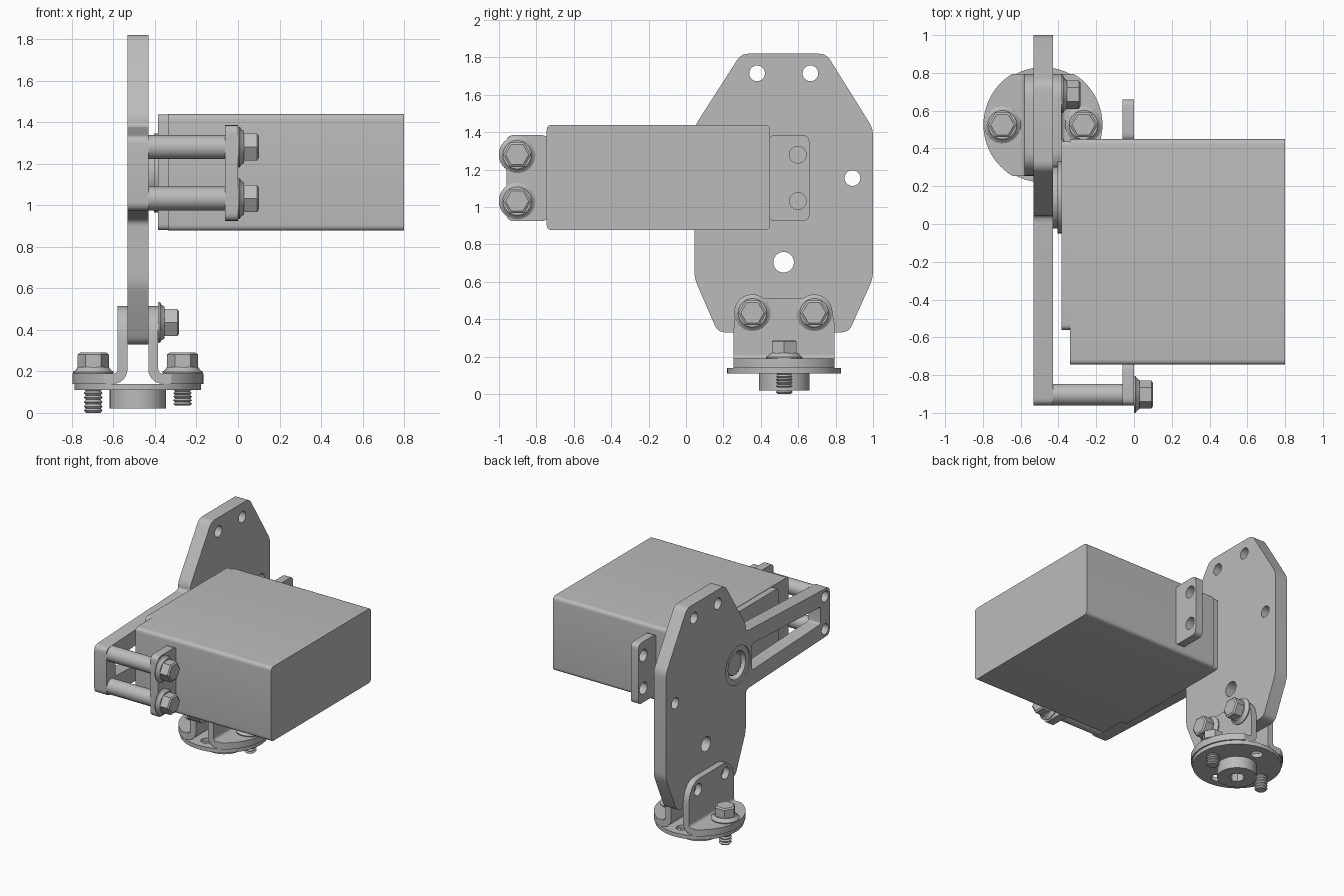
import bpy, bmesh, math
from mathutils import Matrix, Vector

if "Cube" in bpy.data.objects:
    bpy.data.objects.remove(bpy.data.objects["Cube"], do_unlink=True)

grey = bpy.data.materials.new("plain grey")
grey.use_nodes = True
COLOUR = (0.5, 0.5, 0.5, 1)
grey.diffuse_color = COLOUR
grey.node_tree.nodes["Principled BSDF"].inputs["Base Color"].default_value = COLOUR

# Local (u, v, w) axes for extruding along each world axis
AXES = {"X": Matrix(((0, 0, 1), (1, 0, 0), (0, 1, 0))),
        "Y": Matrix(((1, 0, 0), (0, 0, -1), (0, 1, 0))),
        "Z": Matrix.Identity(3)}


def circle(cu, cv, r, n=32):
    return [(cu + r * math.cos(math.tau * i / n), cv + r * math.sin(math.tau * i / n))
            for i in range(n)]


def rounded(points, r, steps=5):
    """Round every corner of a polygon."""
    out = []
    for i, p in enumerate(points):
        p = Vector(p)
        ends = []
        for q in (points[i - 1], points[(i + 1) % len(points)]):
            d = Vector(q) - p
            ends.append(p + d.normalized() * min(r, d.length * 0.45))
        for k in range(steps + 1):
            t = k / steps
            out.append(tuple(ends[0] * (1 - t) ** 2 + p * 2 * t * (1 - t) + ends[1] * t * t))
    return out


def rect(u0, u1, v0, v1, r):
    return rounded([(u0, v0), (u1, v0), (u1, v1), (u0, v1)], r)


def finish(name, mesh):
    bm = bmesh.new()
    bm.from_mesh(mesh)
    bmesh.ops.remove_doubles(bm, verts=bm.verts, dist=1e-5)
    bmesh.ops.recalc_face_normals(bm, faces=bm.faces)
    bm.to_mesh(mesh)
    bm.free()
    mesh.materials.clear()
    mesh.materials.append(grey)
    obj = bpy.data.objects.new(name, mesh)
    bpy.context.collection.objects.link(obj)
    bpy.ops.object.select_all(action="DESELECT")
    obj.select_set(True)
    bpy.context.view_layer.objects.active = obj
    bpy.ops.object.shade_smooth_by_angle(angle=math.radians(30))
    return obj


def prism(name, axis, outline, w0, w1, holes=(), place=None):
    """Extrude an outline with holes between w0 and w1 along an axis."""
    curve = bpy.data.curves.new(name, "CURVE")
    curve.dimensions, curve.fill_mode = "2D", "BOTH"
    curve.extrude = (w1 - w0) / 2
    for loop in (outline, *holes):
        s = curve.splines.new("POLY")
        s.points.add(len(loop) - 1)
        for pt, (u, v) in zip(s.points, loop):
            pt.co = (u, v, 0, 1)
        s.use_cyclic_u = True
    temp = bpy.data.objects.new(name + " curve", curve)
    bpy.context.collection.objects.link(temp)
    bpy.context.view_layer.update()
    deps = bpy.context.evaluated_depsgraph_get()
    mesh = bpy.data.meshes.new_from_object(temp.evaluated_get(deps))
    bpy.data.objects.remove(temp, do_unlink=True)
    mesh.transform(AXES[axis].to_4x4() @ Matrix.Translation((0, 0, (w0 + w1) / 2)))
    if place:
        mesh.transform(place)
    return finish(name, mesh)


def lathe(name, profile, place, n=32):
    """Revolve (radius, height) points round local z."""
    bm = bmesh.new()
    verts = [bm.verts.new((r, 0, h)) for r, h in profile]
    edges = [bm.edges.new(pair) for pair in zip(verts, verts[1:])]
    bmesh.ops.spin(bm, geom=verts + edges, cent=(0, 0, 0), axis=(0, 0, 1),
                   angle=math.tau, steps=n)
    mesh = bpy.data.meshes.new(name)
    bm.to_mesh(mesh)
    bm.free()
    mesh.transform(place)
    return finish(name, mesh)


def bolt(name, loc, axis, shank=0.0):
    """Flanged hex bolt seated at loc, with an optional threaded shank."""
    place = Matrix.Translation(loc) @ AXES[axis].to_4x4()
    lathe(name + "_flange", [(0, 0), (0.096, 0), (0.098, 0.008), (0.085, 0.016),
                             (0.076, 0.03), (0, 0.03)], place)
    lathe(name + "_head", [(0, 0.02), (0.075, 0.02), (0.075, 0.092), (0.062, 0.1), (0, 0.1)],
          place, 6)
    if shank:
        turns = 9
        pitch = shank / turns
        thread = [(0, 0)]
        for i in range(turns):
            thread += [(0.036, -i * pitch), (0.045, -(i + 0.5) * pitch)]
        lathe(name + "_shank", thread + [(0.035, -shank), (0, -shank)], place, 20)


CX, CY = -0.482, 0.525       # base centre
HUB = (0.14, 1.155)          # pivot in y, z
ROD_Y, ROD_Z = -0.903, (1.28, 1.032)

# Side plate with slotted arm
corners = [(0.17, 0.33), (0.87, 0.33), (1.0, 0.62), (1.0, 1.42), (0.75, 1.82), (0.295, 1.82),
           (0.045, 1.43), (0.045, 1.375), (-0.96, 1.335), (-0.96, 0.975), (0.045, 0.935),
           (0.045, 0.62)]
slot = rounded([(-0.03, 1.055), (-0.03, 1.255), (-0.85, 1.22), (-0.85, 1.09)], 0.015)
holes = [slot, circle(*HUB, 0.145), circle(0.522, 0.705, 0.055)]
holes += [circle(u, v, 0.042) for u, v in ((0.38, 1.715), (0.665, 1.715), (0.89, 1.155))]
holes += [circle(ROD_Y, z, 0.04) for z in ROD_Z]
prism("side_plate_and_arm", "X", rounded(corners, 0.04), -0.533, -0.43, holes)

# Pivot hub
prism("hub_ring", "X", circle(*HUB, 0.145), -0.525, -0.4, [circle(*HUB, 0.105)])
prism("hub_horn", "X", circle(*HUB, 0.165), -0.43, -0.405)
prism("hub_base", "X", circle(*HUB, 0.19), -0.405, -0.38)
gear = [(HUB[0] + r * math.cos(a), HUB[1] + r * math.sin(a))
        for i in range(32) for a in [math.tau * i / 32] for r in [0.085 if i % 2 else 0.075]]
prism("hub_shaft", "X", gear, -0.505, -0.4)

# Motor housing
prism("motor_housing", "X", rect(-0.745, 0.45, 0.877, 1.44, 0.03), -0.338, 0.8)
prism("motor_cover", "X", rect(-0.56, 0.44, 0.88, 1.437, 0.03), -0.385, -0.338)

# Mounting tabs, spacer rods and their bolts
tab_holes = [circle(0.598, z, 0.045) for z in ROD_Z]
prism("back_tab", "X", rect(0.44, 0.66, 0.925, 1.385, 0.04), -0.062, 0, tab_holes)
prism("front_tab", "X", rect(-0.96, -0.735, 0.925, 1.385, 0.04), -0.062, 0)
for tag, z in zip(("upper", "lower"), ROD_Z):
    prism(tag + "_spacer_rod", "X", circle(ROD_Y, z, 0.057), -0.435, -0.06)
    bolt(tag + "_tab_bolt", (0, ROD_Y, z), "X")

# Pair of angle brackets holding the plate
leg_bolts = [(0.355, 0.435), (0.685, 0.435)]
leg = [(CY - 0.27, 0.21), (CY + 0.27, 0.21), (CY + 0.27, 0.42), (CY + 0.2, 0.515),
       (CY - 0.2, 0.515), (CY - 0.27, 0.42)]
leg = leg[:2] + rounded(leg, 0.07)[12:]
R = 0.315
span = math.asin(0.27 / R)
arc = [(R * math.cos(a), R * math.sin(a)) for a in (span * (i / 12 - 1) for i in range(25))]
quarter = [math.pi * (1 + i / 12) for i in range(7)]
for tag, s in (("right", -1), ("left", 1)):
    inner, outer = sorted((CX + s * 0.05, CX + s * 0.098))
    prism(tag + "_bracket_leg", "X", leg, inner, outer,
          [circle(u, v, 0.045) for u, v in leg_bolts])
    bend = [(CX + s * (0.12 + 0.07 * math.cos(a)), 0.21 + 0.07 * math.sin(a)) for a in quarter]
    bend += [(CX + s * (0.12 + 0.022 * math.cos(a)), 0.21 + 0.022 * math.sin(a))
             for a in reversed(quarter)]
    prism(tag + "_bracket_bend", "Y", bend, -CY - 0.27, -CY + 0.27)
    flange = [(0.12, -0.27)] + arc + [(0.12, 0.27)]
    prism(tag + "_bracket_flange", "Z", [(CX + s * u, CY + v) for u, v in flange], 0.14, 0.19)
    bolt(tag + "_base_bolt", (CX + s * 0.215, CY, 0.19), "Z", 0.19 if s < 0 else 0.155)
for tag, (y, z) in zip(("front", "back"), leg_bolts):
    bolt(tag + "_leg_bolt", (CX + 0.098, y, z), "X")

# Round base with drive boss
bore = circle(CX, CY, 0.055, 8)
prism("base_disc", "Z", circle(CX, CY, 0.305, 64), 0.11, 0.14,
      [bore] + [circle(CX, CY + d, 0.042) for d in (-0.21, 0.21)])
prism("base_boss", "Z", circle(CX, CY, 0.136), 0.02, 0.11, [bore])
